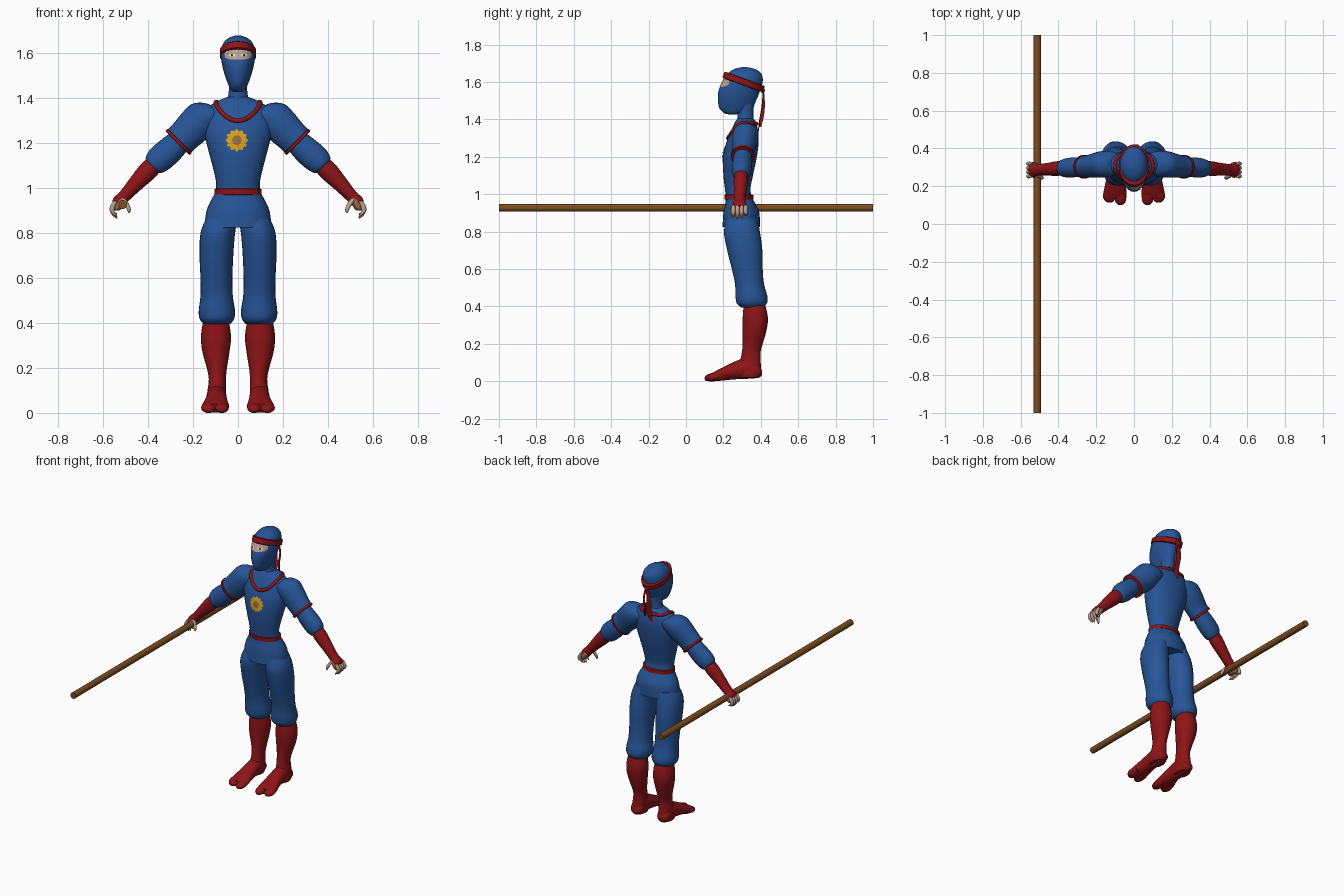
import bpy, bmesh, math
from mathutils import Vector
from mathutils.bvhtree import BVHTree

cube = bpy.data.objects.get("Cube")
if cube:
    bpy.data.objects.remove(cube)

X, Y, Z = Vector((1, 0, 0)), Vector((0, 1, 0)), Vector((0, 0, 1))
ARM_UP = (X + Z).normalized()      # across the arm
ARM_DIR = (X - Z).normalized()     # along the arm


def material(name, r, g, b):
    m = bpy.data.materials.new(name)
    m.use_nodes = True
    m.diffuse_color = (r, g, b, 1)
    bsdf = m.node_tree.nodes["Principled BSDF"]
    bsdf.inputs["Base Color"].default_value = (r, g, b, 1)
    bsdf.inputs["Roughness"].default_value = 0.7
    return m


blue = material("blue cloth", .02, .09, .31)
red = material("red cloth", .27, .007, .009)
wood = material("staff wood", .2, .075, .016)
yellow = material("emblem yellow", .7, .36, .01)
tan = material("tan", .32, .15, .06)
skin = material("pale skin", .5, .36, .28)
white = material("eye white", .75, .75, .72)
dark = material("pupil dark", .02, .015, .012)


def finish(name, bm, mat, mirror=False, closed=True):
    if closed:
        bmesh.ops.recalc_face_normals(bm, faces=bm.faces)
    mesh = bpy.data.meshes.new(name)
    bm.to_mesh(mesh)
    bm.free()
    mesh.materials.append(mat)
    mesh.shade_smooth()
    mesh.set_sharp_from_angle(angle=math.radians(50))
    ob = bpy.data.objects.new(name, mesh)
    bpy.context.collection.objects.link(ob)
    if mirror:
        ob.modifiers.new("Mirror", 'MIRROR')
    return ob


def smooth_rings(rings, steps):
    """Catmull-Rom interpolation of (centre, a, b) rings."""
    flat = [Vector((*c, a, b)) for c, a, b in rings]
    out = []
    for i in range(len(flat) - 1):
        p1, p2 = flat[i], flat[i + 1]
        p0, p3 = flat[max(i - 1, 0)], flat[min(i + 2, len(flat) - 1)]
        for k in range(steps):
            t = k / steps
            out.append(p1 + (p2 - p0) * (t / 2)
                       + (p0 * 2 - p1 * 5 + p2 * 4 - p3) * (t * t / 2)
                       + (p1 * 3 - p0 - p2 * 3 + p3) * (t ** 3 / 2))
    return out + [flat[-1]]


def loft(name, rings, mat, u=X, v=Y, mirror=False, steps=4, n=28):
    """Skin elliptical rings that lie in the plane of u and v."""
    bm = bmesh.new()
    loops = []
    for r in smooth_rings(rings, steps):
        c, a, b = Vector(r[:3]), max(r[3], .001), max(r[4], .001)
        loops.append([bm.verts.new(c + u * a * math.cos(w) + v * b * math.sin(w))
                      for w in (math.tau * i / n for i in range(n))])
    for lo, hi in zip(loops, loops[1:]):
        for i in range(n):
            j = (i + 1) % n
            bm.faces.new((lo[i], lo[j], hi[j], hi[i]))
    bm.faces.new(loops[0])
    bm.faces.new(loops[-1])
    return finish(name, bm, mat, mirror)


def level(rows):
    """Rows of height, x centre, half width, front y, back y."""
    return [((x, (f + b) / 2, z), a, (b - f) / 2) for z, x, a, f, b in rows]


def along(rows):
    """Rows of y, x centre, half width, bottom z, top z."""
    return [((x, y, (lo + hi) / 2), a, (hi - lo) / 2) for y, x, a, lo, hi in rows]


def limb(rows):
    """Rows of x, y, z, radius across, radius in y."""
    return [((x, y, z), a, b) for x, y, z, a, b in rows]


def band(name, centre, a, b, half, u, v, mat=red, mirror=False):
    """Flat strap with softened edges round a body part."""
    c, w = Vector(centre), u.cross(v)
    rows = [(c + w * half * s, a - e, b - e)
            for s, e in ((-1, .006), (-.8, 0), (.8, 0), (1, .006))]
    return loft(name, rows, mat, u, v, mirror, steps=1, n=40)


def surface(ob):
    return BVHTree.FromPolygons([p.co for p in ob.data.vertices],
                                [p.vertices for p in ob.data.polygons])


def plate(name, tree, cx, cz, a, b, mat, lift, power=2, teeth=0, n=72, rows=6):
    """Thin painted patch laid on the front of a body part."""
    bm = bmesh.new()

    def point(k, w):
        c, s = math.cos(w), math.sin(w)
        r = (abs(c) ** power + abs(s) ** power) ** (-1 / power)
        r *= (1 + .1 * math.cos(teeth * w) if teeth else 1) * k / rows
        x, z = cx + a * r * c, cz + b * r * s
        hit = tree.ray_cast(Vector((x, -1, z)), Y)[0]
        return bm.verts.new((x, (hit.y if hit else .25) - lift, z))

    mid = point(0, 0)
    loops = [[point(k, math.tau * i / n) for i in range(n)]
             for k in range(1, rows + 1)]
    for i in range(n):
        j = (i + 1) % n
        bm.faces.new((mid, loops[0][i], loops[0][j]))
        for lo, hi in zip(loops, loops[1:]):
            bm.faces.new((lo[i], hi[i], hi[j], lo[j]))
    return finish(name, bm, mat, closed=False)


# Tunic body and neck
tunic = loft("tunic", level([
    (.825, 0, .15, .195, .395), (.9, 0, .14, .2, .392), (.95, 0, .118, .21, .37),
    (.985, 0, .1, .213, .352), (1.03, 0, .098, .208, .345), (1.1, 0, .114, .2, .358),
    (1.18, 0, .135, .198, .375), (1.25, 0, .152, .208, .386), (1.31, 0, .155, .228, .388),
    (1.355, 0, .14, .248, .382), (1.385, 0, .095, .262, .375), (1.405, 0, .05, .275, .36)]), blue)
loft("neck", level([(1.37, 0, .06, .27, .365), (1.42, 0, .042, .275, .36),
                    (1.5, 0, .042, .27, .365)]), blue)
band("belt", (0, .283, .984), .105, .077, .014, X, Y)

# Hooded head
head = loft("hood", level([
    (1.427, 0, .012, .225, .27), (1.434, 0, .03, .203, .31), (1.46, 0, .043, .178, .355),
    (1.5, 0, .058, .171, .375), (1.55, 0, .071, .173, .395), (1.6, 0, .077, .196, .41),
    (1.64, 0, .068, .219, .405), (1.665, 0, .047, .25, .378), (1.677, 0, .02, .285, .34),
    (1.679, 0, .004, .308, .316)]), blue)
face = surface(head)
plate("eye_opening", face, 0, 1.594, .06, .022, skin, .003, power=3)
for side, s in (("left", 1), ("right", -1)):
    plate(side + "_eye", face, s * .027, 1.592, .014, .007, white, .005, n=20, rows=2)
    plate(side + "_pupil", face, s * .027, 1.592, .005, .006, dark, .007, n=12, rows=2)

# Headband, knot and hanging ends
band("headband", (0, .308, 1.6), .081, .115, .018, X, Vector((0, .94, -.34)))
loft("headband_knot", level([(1.54, 0, .008, .405, .417), (1.558, 0, .02, .4, .422),
                             (1.575, 0, .008, .4, .412)]), red, n=12)
loft("wide_headband_end", level([(1.56, 0, .01, .41, .416), (1.48, -.012, .016, .405, .411),
                                 (1.4, -.004, .02, .392, .398),
                                 (1.33, -.015, .012, .383, .388)]), red, n=10)
loft("narrow_headband_end", level([(1.56, .004, .008, .41, .417), (1.48, .02, .005, .408, .422),
                                   (1.42, .016, .005, .397, .417),
                                   (1.36, .024, .004, .39, .402)]), red, n=10)

# Collar following the tunic surface
body = surface(tunic)
curve = bpy.data.curves.new("collar", 'CURVE')
curve.dimensions = '3D'
curve.bevel_depth = .01
spline = curve.splines.new('POLY')
spline.use_cyclic_u = True
spline.points.add(47)
for i, p in enumerate(spline.points):
    w = math.tau * i / 48
    dip = max(0, math.cos(w)) ** 1.4
    guess = Vector((.1 * math.sin(w), .31 - .1 * math.cos(w), 1.385 - .08 * dip))
    p.co = (*body.find_nearest(guess)[0], 1)
curve.materials.append(red)
bpy.context.collection.objects.link(bpy.data.objects.new("collar", curve))

# Chest ornament
plate("chest_ring", body, -.005, 1.213, .046, .046, yellow, .004, teeth=12)
plate("chest_disc", body, -.005, 1.213, .021, .021, tan, .007, n=24, rows=3)

# Arms
arm = dict(u=ARM_UP, v=Y, mirror=True)
loft("upper_sleeves", limb([
    (.07, .32, 1.335, .03, .04), (.105, .32, 1.335, .062, .06), (.15, .318, 1.318, .079, .07),
    (.19, .313, 1.28, .08, .068), (.235, .306, 1.235, .074, .06),
    (.268, .303, 1.202, .072, .058)]), blue, **arm)
band("sleeve_trims", (.264, .303, 1.206), .076, .062, .008, ARM_UP, Y, mirror=True)
loft("lower_sleeves", limb([
    (.25, .303, 1.22, .052, .046), (.3, .301, 1.172, .06, .052), (.345, .298, 1.132, .061, .052),
    (.372, .296, 1.106, .052, .046), (.382, .295, 1.096, .04, .036)]), blue, **arm)
loft("forearm_wraps", limb([
    (.36, .296, 1.118, .036, .034), (.4, .294, 1.078, .043, .039), (.455, .29, 1.02, .035, .034),
    (.505, .287, .965, .028, .031), (.533, .286, .938, .028, .038),
    (.548, .286, .925, .016, .032)]), red, **arm)

# Hands
loft("palms", level([(.968, .512, .018, .262, .308), (.94, .525, .025, .246, .326),
                     (.91, .537, .02, .246, .327), (.9, .54, .01, .256, .317)]), tan, mirror=True)
for i, label in enumerate(("index", "middle", "ring", "little")):
    y, drop = .253 + .022 * i, (.008, 0, .004, .016)[i]
    loft(label + "_fingers", limb([
        (.545, y, .942, .011, .01), (.558, y, .918, .012, .011), (.559, y, .895, .01, .01),
        (.548, y, .875 + drop, .008, .008), (.54, y, .866 + drop, .003, .003)]),
        skin, mirror=True, n=12)
loft("thumbs", limb([(.515, .262, .955, .012, .012), (.496, .25, .928, .012, .011),
                     (.486, .244, .905, .009, .009), (.484, .243, .89, .003, .003)]),
     skin, mirror=True, n=12)

# Trousers
loft("trousers", level([
    (.87, .07, .07, .22, .38), (.8, .09, .077, .203, .395), (.7, .096, .075, .22, .408),
    (.6, .096, .071, .245, .41), (.52, .095, .072, .262, .417), (.45, .094, .081, .265, .436),
    (.415, .094, .075, .272, .432), (.395, .094, .058, .295, .412)]), blue, mirror=True)

# Boots with split toes
loft("boot_shafts", level([
    (.42, .098, .055, .31, .42), (.34, .098, .067, .303, .438), (.27, .098, .06, .303, .43),
    (.2, .094, .045, .303, .41), (.15, .092, .038, .298, .398), (.09, .095, .042, .285, .4),
    (.04, .097, .044, .27, .404), (.02, .097, .038, .28, .395)]), red, mirror=True)
loft("boot_feet", along([
    (.405, .097, .02, .03, .06), (.385, .097, .038, .018, .09), (.33, .096, .044, .013, .125),
    (.26, .096, .047, .01, .105), (.2, .099, .056, .004, .075), (.16, .1, .061, .001, .055),
    (.135, .1, .05, .004, .04)]), red, X, Z, mirror=True)
for label, x, a, tip in (("big_toes", .072, .031, .1), ("small_toes", .13, .034, .113)):
    loft(label, along([(.2, x, a * .7, .008, .05), (.155, x, a, 0, .048),
                       (tip + .02, x, a * .9, 0, .038), (tip + .004, x, a * .5, .004, .028),
                       (tip, x, a * .15, .01, .02)]), red, X, Z, mirror=True, n=16)

# Staff held in the right hand
bpy.ops.mesh.primitive_cylinder_add(vertices=24, radius=.02, depth=2,
                                    location=(-.513, 0, .927), rotation=(math.pi / 2, 0, 0))
staff = bpy.context.object
staff.name = "staff"
staff.data.materials.append(wood)
bpy.ops.object.shade_smooth_by_angle()
